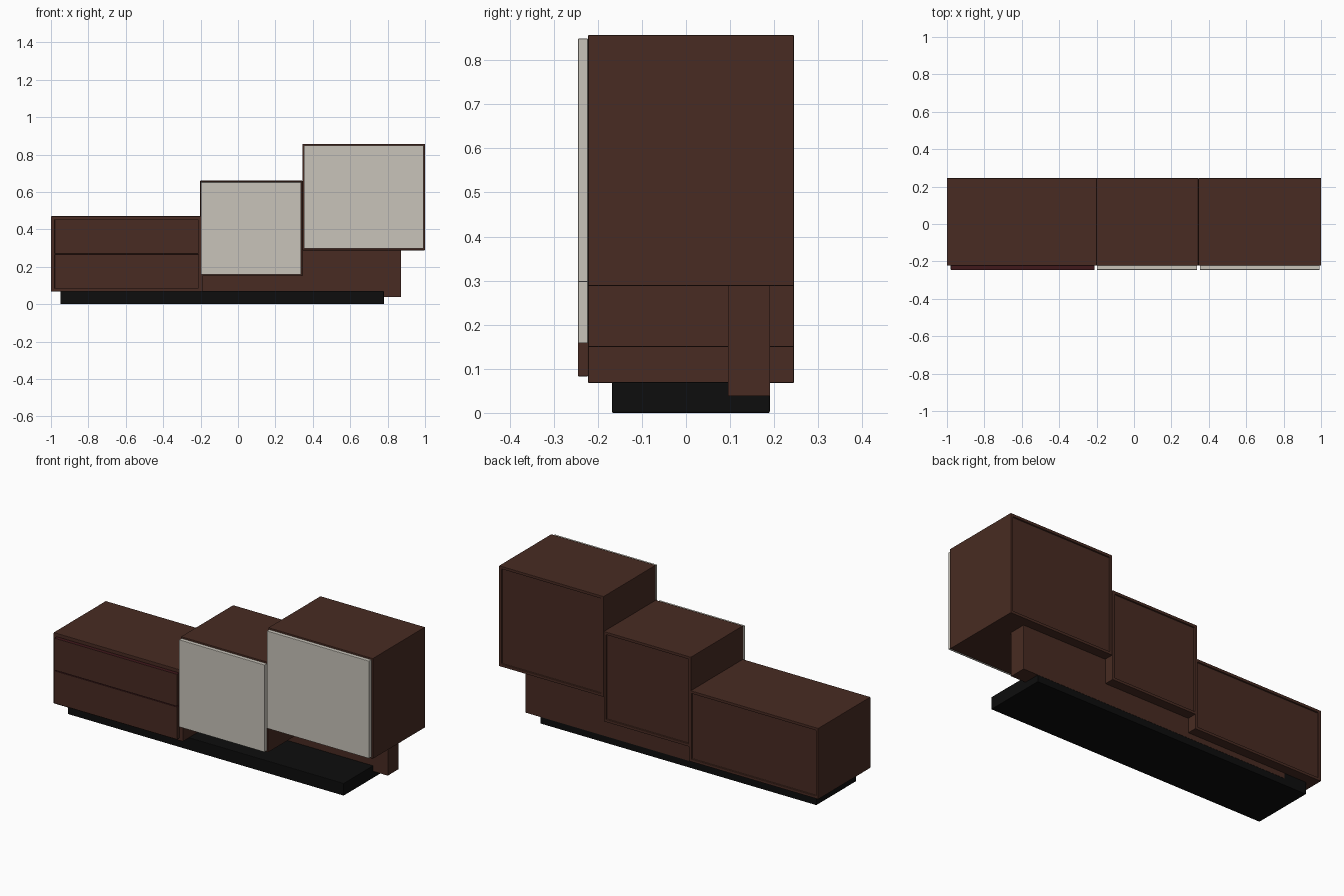
import bpy
import bmesh

cube = bpy.data.objects.get("Cube")
if cube:
    bpy.data.objects.remove(cube, do_unlink=True)


def material(name, color):
    m = bpy.data.materials.new(name)
    m.use_nodes = True
    m.diffuse_color = (*color, 1)
    m.node_tree.nodes["Principled BSDF"].inputs["Base Color"].default_value = (*color, 1)
    return m


walnut = material("walnut brown", (0.065, 0.024, 0.016))
cream = material("warm cream", (0.58, 0.55, 0.49))
black = material("plinth black", (0.004, 0.004, 0.004))
red = material("dark red edge", (0.05, 0.009, 0.011))


def box(name, xs, ys, zs, mats, bevel=0.003, back_frame=0, red_top=False):
    """Box between the given limits, optionally with a recessed back panel."""
    bm = bmesh.new()
    bmesh.ops.create_cube(bm, size=1)
    for v in bm.verts:
        v.co = [lim[0] if c < 0 else lim[1] for c, lim in zip(v.co, (xs, ys, zs))]
    bm.normal_update()
    if red_top:
        for f in bm.faces:
            f.material_index = int(f.normal.z > 0.5)
    if back_frame:
        back = [f for f in bm.faces if f.normal.y > 0.5]
        bmesh.ops.inset_region(bm, faces=back, thickness=back_frame)
        bmesh.ops.inset_region(bm, faces=back, thickness=0.0005, depth=-0.008)
    mesh = bpy.data.meshes.new(name)
    bm.to_mesh(mesh)
    bm.free()
    for m in mats:
        mesh.materials.append(m)
    obj = bpy.data.objects.new(name, mesh)
    bpy.context.collection.objects.link(obj)
    mod = obj.modifiers.new("soft edges", "BEVEL")
    mod.width = bevel
    mod.segments = 2
    mod.limit_method = "ANGLE"
    return obj


# Plinth and rear support beam
box("plinth", (-0.95, 0.78), (-0.168, 0.19), (0, 0.07), [black])
box("rear_beam", (-0.81, 0.872), (0.095, 0.191), (0.038, 0.295), [walnut], 0.001)

# Three stepped cabinets
body = (-0.222, 0.245)
for name, xs, zs in (
    ("low_cabinet", (-1, -0.19), (0.068, 0.47)),
    ("middle_cabinet", (-0.202, 0.344), (0.15, 0.66)),
    ("tall_cabinet", (0.345, 1), (0.288, 0.857)),
):
    box(name, xs, body, zs, [walnut], 0.002, back_frame=0.022)

# Drawer fronts and flat doors
front = (-0.245, -0.2225)
for name, zs in (("lower_drawer", (0.083, 0.267)), ("upper_drawer", (0.271, 0.452))):
    box(name, (-0.98, -0.211), front, zs, [walnut, red], 0.001, red_top=True)
box("middle_door", (-0.198, 0.337), front, (0.158, 0.652), [cream], 0.002)
box("tall_door", (0.352, 0.992), front, (0.297, 0.849), [cream], 0.002)
